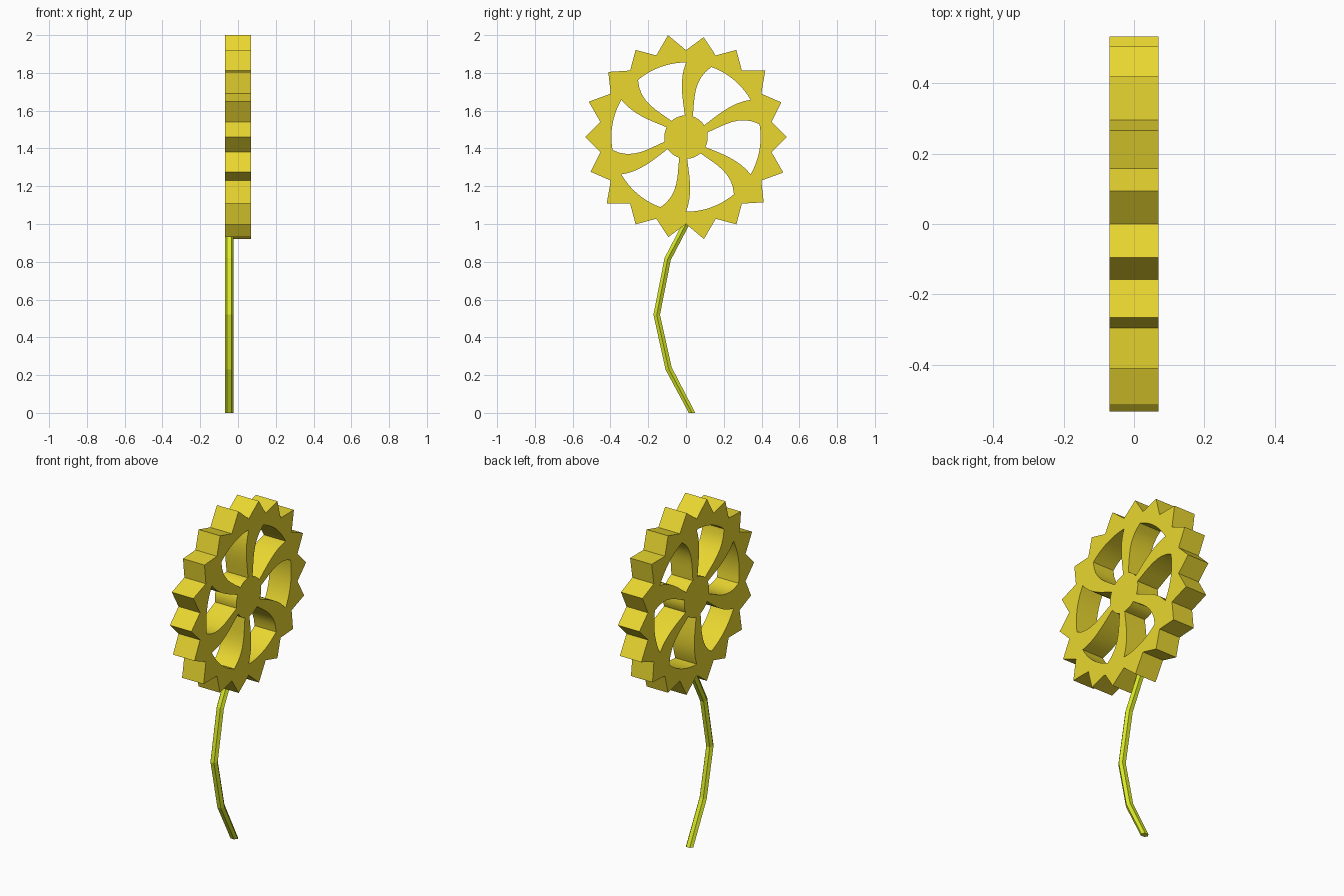
import bpy, bmesh
from math import sin, cos, radians, hypot
from mathutils import Vector

if "Cube" in bpy.data.objects:
    bpy.data.objects.remove(bpy.data.objects["Cube"])

CZ = 1.46  # flower centre height


def polar(r, deg):
    return (r * cos(radians(deg)), r * sin(radians(deg)))


def material(name, color):
    m = bpy.data.materials.new(name)
    m.diffuse_color = color
    m.use_nodes = True
    m.node_tree.nodes["Principled BSDF"].inputs["Base Color"].default_value = m.diffuse_color
    return m


def quad(pts, r):
    # angle at radius r along a parabola through three (radius, angle) points
    total = 0
    for i, (ri, ai) in enumerate(pts):
        w = ai
        for j, (rj, _) in enumerate(pts):
            if i != j:
                w *= (r - rj) / (ri - rj)
        total += w
    return total


def sweep_edge(pts, n=8):
    r0, r1 = pts[0][0], pts[-1][0]
    radii = [r0 + (r1 - r0) * i / n for i in range(n + 1)]
    return [polar(r, quad(pts, r)) for r in radii]


# Flower head outline: 18 pointed petals, tip radii repeat every 60 degrees
outline = []
for k in range(18):
    outline.append(polar((0.533, 0.537, 0.548)[k % 3], 20 * k))
    outline.append(polar(0.46, 20 * k + 10))
loops = [outline]

# Six swirled openings between curved spokes
for k in range(6):
    t = 60 * k
    side_a = sweep_edge([(0.395, 90 + t), (0.23, 95 + t), (0.115, 93 + t)])
    hub = [polar(0.115, 93 + t + 39 * i / 6) for i in range(1, 6)]
    side_b = sweep_edge([(0.115, 132 + t), (0.272, 138 + t), (0.395, 130 + t)])
    rim = [polar(0.395, 130 + t - 40 * i / 10) for i in range(1, 10)]
    loops.append(side_a + hub + side_b + rim)

curve = bpy.data.curves.new("flower_profile", 'CURVE')
curve.dimensions = '2D'
curve.fill_mode = 'BOTH'
curve.extrude = 0.07
for pts in loops:
    s = curve.splines.new('POLY')
    s.points.add(len(pts) - 1)
    for p, (u, v) in zip(s.points, pts):
        p.co = (u, v, 0, 1)
    s.use_cyclic_u = True
flower = bpy.data.objects.new("flower_head", curve)
bpy.context.collection.objects.link(flower)
flower.location = (0, 0, CZ)
flower.rotation_euler = (radians(90), 0, radians(90))
bpy.context.view_layer.objects.active = flower
flower.select_set(True)
bpy.ops.object.convert(target='MESH')
flower = bpy.context.object
bm = bmesh.new()
bm.from_mesh(flower.data)
bmesh.ops.remove_doubles(bm, verts=bm.verts, dist=0.0005)
bmesh.ops.recalc_face_normals(bm, faces=bm.faces)
bm.to_mesh(flower.data)
bm.free()
flower.data.materials.clear()
flower.data.materials.append(material("gold", (0.82, 0.68, 0.03, 1)))
bpy.ops.object.shade_smooth_by_angle(angle=radians(30))

# Stem: six-sided bent tube on the back face side
path = [(0.032, 0), (-0.092, 0.235), (-0.155, 0.52), (-0.097, 0.815), (0.005, 1.01)]
bm = bmesh.new()
rings = []
for i, (y, z) in enumerate(path):
    a, b = path[max(i - 1, 0)], path[min(i + 1, len(path) - 1)]
    dy, dz = b[0] - a[0], b[1] - a[1]
    n = Vector((0, dz, -dy)) / hypot(dy, dz)
    if i == 0:
        n = Vector((0, 1, 0))  # flat cut on the ground
    rings.append([bm.verts.new(Vector((-0.047, y, z))
                  + Vector((1, 0, 0)) * 0.023 * cos(radians(60 * k))
                  + n * 0.02 * sin(radians(60 * k))) for k in range(6)])
for a, b in zip(rings, rings[1:]):
    for k in range(6):
        j = (k + 1) % 6
        bm.faces.new((a[k], a[j], b[j], b[k]))
bm.faces.new(rings[0])
bm.faces.new(rings[-1])
bmesh.ops.recalc_face_normals(bm, faces=bm.faces)
mesh = bpy.data.meshes.new("stem")
bm.to_mesh(mesh)
bm.free()
mesh.materials.append(material("leaf_green", (0.7, 0.82, 0.02, 1)))
stem = bpy.data.objects.new("stem", mesh)
bpy.context.collection.objects.link(stem)
